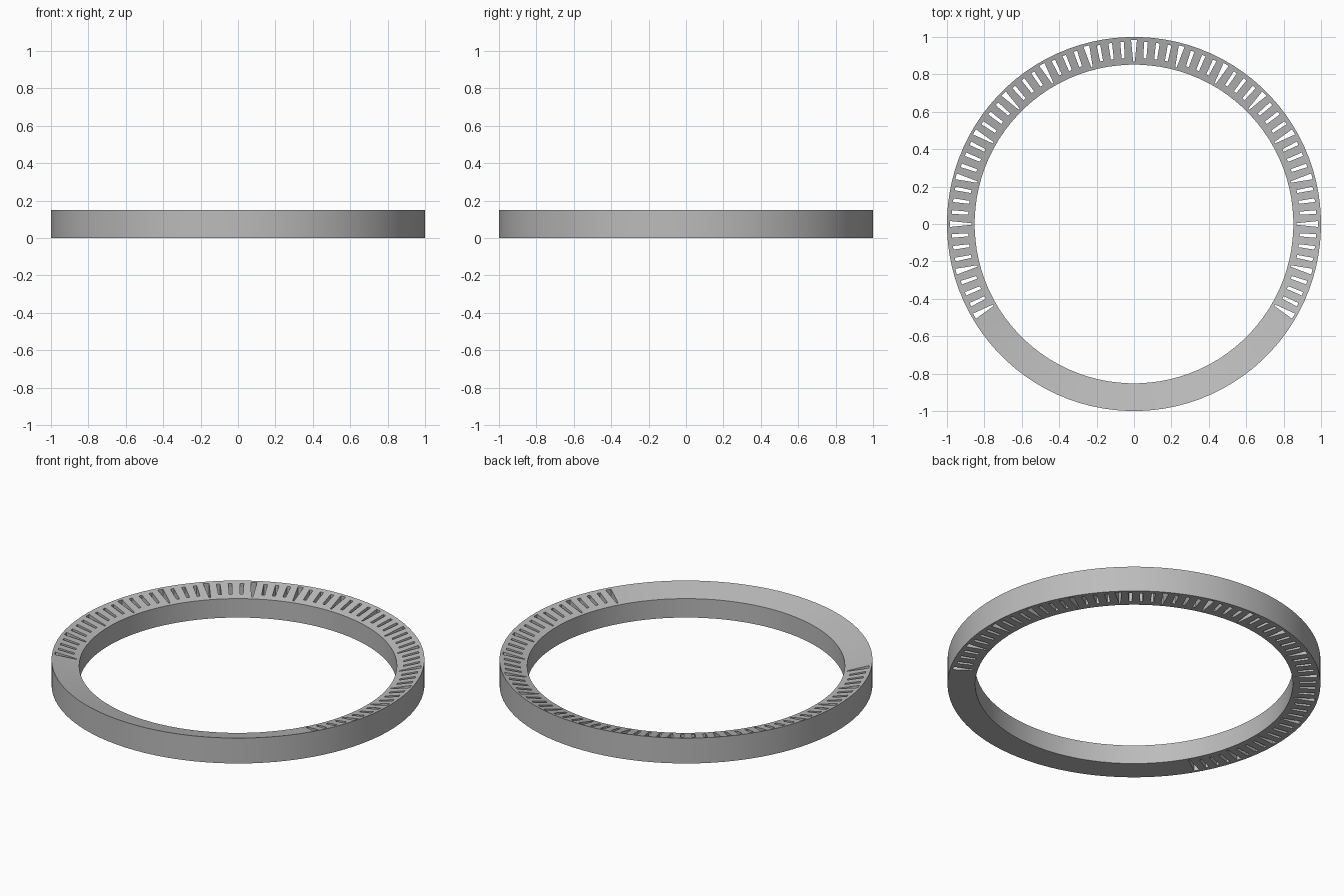
import bpy, bmesh, math

cube = bpy.data.objects.get("Cube")
if cube:
    bpy.data.objects.remove(cube, do_unlink=True)

CELLS = 96                      # one cell per scale division
STEP = math.tau / CELLS
R_IN, R_OUT = 0.852, 1.0
H_IN, H_OUT = 0.112, 0.15       # top slopes down towards the middle
LAST = 32                       # ticks reach 120 degrees to each side

grey = bpy.data.materials.new("plain grey")
grey.use_nodes = True
colour = (0.5, 0.5, 0.5, 1)
grey.diffuse_color = colour
grey.node_tree.nodes["Principled BSDF"].inputs["Base Color"].default_value = colour

bm = bmesh.new()


def pair(angle, across, along):
    """Bottom and top vertex at a place in a cell (angle 0 is the back)."""
    x = across * math.cos(angle) + along * math.sin(angle)
    y = along * math.cos(angle) - across * math.sin(angle)
    t = (math.hypot(x, y) - R_IN) / (R_OUT - R_IN)
    return [bm.verts.new((x, y, z)) for z in (0, H_IN + t * (H_OUT - H_IN))]


def cap(loop):
    """Matching faces on the bottom and the top."""
    bm.faces.new([p[1] for p in loop])
    bm.faces.new([p[0] for p in reversed(loop)])


def wall(a, b):
    bm.faces.new((a[0], b[0], b[1], a[1]))


# Shared cell borders around the ring
inner = [pair((i - 0.5) * STEP, 0, R_IN) for i in range(CELLS)]
outer = [pair((i - 0.5) * STEP, 0, R_OUT) for i in range(CELLS)]

for i in range(CELLS):
    j = (i + 1) % CELLS
    ring = [inner[i], inner[j], outer[j], outer[i]]
    wall(inner[i], inner[j])
    wall(outer[j], outer[i])
    if min(i, CELLS - i) > LAST:
        cap(ring)
        continue
    # Every fourth tick is a long wedge, the rest are short slots
    if i % 4 == 0:
        r0, r1, w0, w1 = 0.868, 0.985, 0.004, 0.016
    else:
        r0, r1, w0, w1 = 0.888, 0.975, 0.008, 0.010
    a = i * STEP
    slot = [pair(a, -w0, r0), pair(a, w0, r0), pair(a, w1, r1), pair(a, -w1, r1)]
    for k in range(4):
        n = (k + 1) % 4
        cap([ring[k], ring[n], slot[n], slot[k]])
        wall(slot[n], slot[k])

bmesh.ops.recalc_face_normals(bm, faces=bm.faces)
mesh = bpy.data.meshes.new("scale_ring")
bm.to_mesh(mesh)
bm.free()
mesh.materials.append(grey)
scale_ring = bpy.data.objects.new("scale_ring", mesh)
bpy.context.collection.objects.link(scale_ring)

# Smooth round walls, sharp rims and slots
bpy.context.view_layer.objects.active = scale_ring
scale_ring.select_set(True)
bpy.ops.object.shade_smooth_by_angle(angle=math.radians(30))
